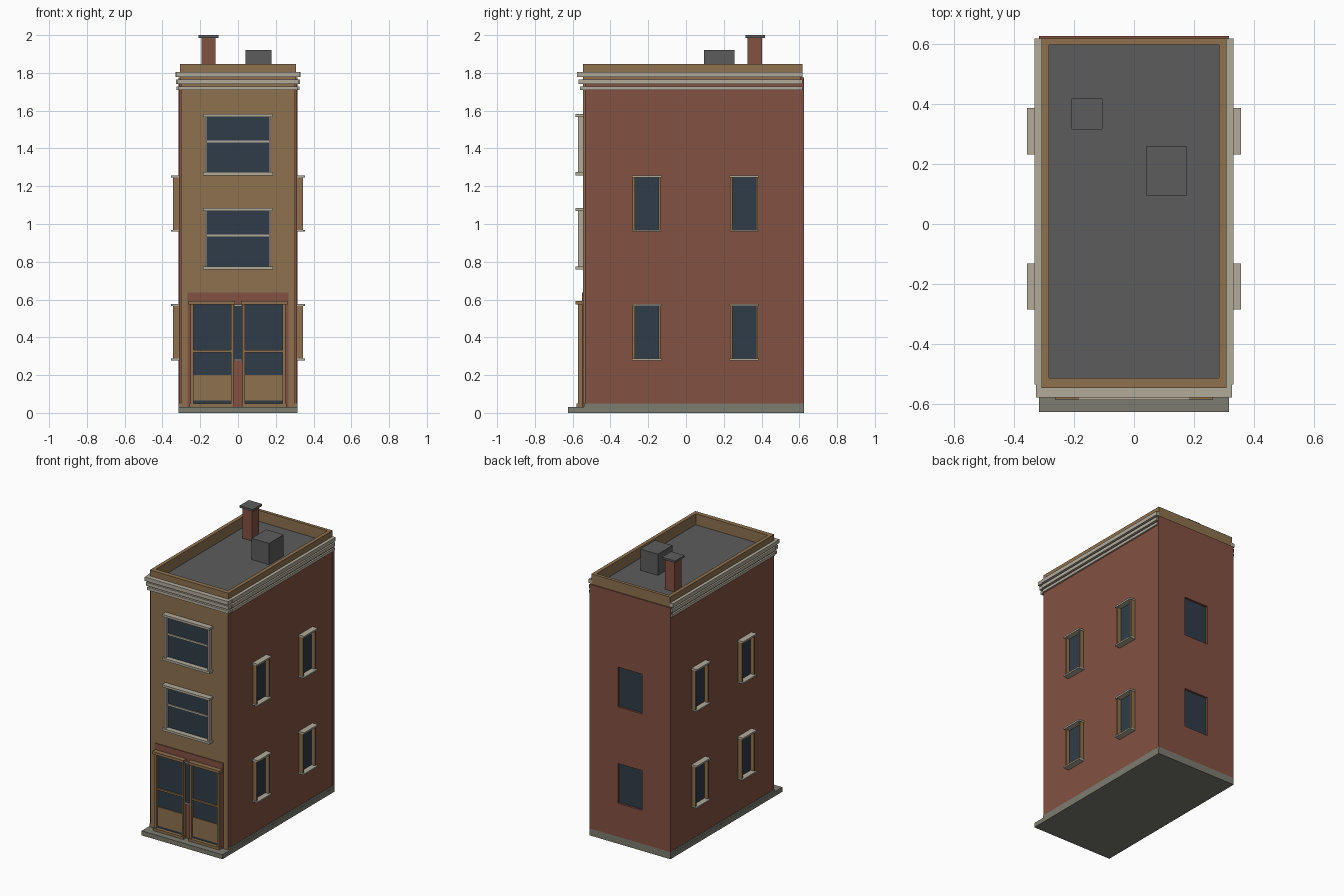
import bpy

cube = bpy.data.objects.get("Cube")
if cube:
    bpy.data.objects.remove(cube, do_unlink=True)


def material(name, r, g, b):
    m = bpy.data.materials.new(name)
    m.use_nodes = True
    m.diffuse_color = (r, g, b, 1)
    m.node_tree.nodes["Principled BSDF"].inputs["Base Color"].default_value = (r, g, b, 1)
    return m


BRICK = material("red_brick", 0.23, 0.083, 0.054)
TAN = material("tan_stone", 0.27, 0.165, 0.078)
TRIM = material("pale_trim", 0.45, 0.41, 0.33)
ROOF = material("dark_roof", 0.107, 0.107, 0.107)
BASE = material("grey_base", 0.2, 0.2, 0.165)
GLASS = material("window_glass", 0.028, 0.046, 0.065)


def box(name, mat, x, y, z):
    """Box from (min, max) pairs along each axis."""
    bpy.ops.mesh.primitive_cube_add(size=1, location=[sum(r) / 2 for r in (x, y, z)])
    ob = bpy.context.object
    ob.name = name
    ob.scale = [r[1] - r[0] for r in (x, y, z)]
    bpy.ops.object.transform_apply(location=False, rotation=False, scale=True)
    ob.data.materials.append(mat)
    return ob


def sym(half):
    return (-half, half)


def mirrored(side, a, b):
    return tuple(sorted((side * a, side * b)))


FRONT = -0.545          # facade plane
WALL = 0.313            # side wall plane
BACK = 0.625            # back wall plane
LEVELS = [(0.285, 0.567), (0.967, 1.248)]

# Ground slab, plinth and main walls
box("ground_slab", BASE, sym(0.316), (-0.625, BACK), (0, 0.032))
box("plinth", BASE, sym(0.315), (-0.54, BACK), (0.03, 0.05))
box("brick_body", BRICK, sym(WALL), (-0.535, 0.605), (0.05, 1.76))
box("front_facade", TAN, sym(0.302), (FRONT, -0.53), (0.03, 1.8))

# Back wall with recessed windows
back_wall = box("back_wall", BRICK, sym(0.316), (0.604, BACK), (0.05, 1.775))
for i, z in enumerate(LEVELS):
    cutter = box("back_window_cutter", BRICK, sym(0.095), (0.59, 0.65), z)
    mod = back_wall.modifiers.new("opening", "BOOLEAN")
    mod.operation = "DIFFERENCE"
    mod.solver = "EXACT"
    mod.object = cutter
    bpy.context.view_layer.objects.active = back_wall
    bpy.ops.object.modifier_apply(modifier=mod.name)
    bpy.data.objects.remove(cutter, do_unlink=True)
    box(f"back_window_glass_{i}", GLASS, sym(0.1), (0.603, 0.611), (z[0] - 0.005, z[1] + 0.005))

# Roof deck and parapet
box("roof_deck", ROOF, sym(0.29), (-0.52, 0.6), (1.755, 1.77))
for s, side in ((1, "left"), (-1, "right")):
    box(f"parapet_{side}", TAN, mirrored(s, 0.282, 0.308), (FRONT, 0.617), (1.755, 1.847))
box("parapet_front", TAN, sym(0.282), (FRONT, -0.512), (1.755, 1.847))
box("parapet_back", TAN, sym(0.282), (0.595, 0.617), (1.755, 1.847))

# Stepped cornice on the front and both sides
for i, (z, out) in enumerate([((1.709, 1.729), 0.015), ((1.742, 1.766), 0.023),
                              ((1.778, 1.805), 0.032)]):
    box(f"cornice_front_{i}", TRIM, sym(0.312 + out / 2.3), (FRONT - out, -0.533), z)
    for s, side in ((1, "left"), (-1, "right")):
        box(f"cornice_{side}_{i}", TRIM, mirrored(s, 0.3, 0.32 + out / 3.2), (-0.533, 0.617), z)

# Chimney and roof unit
box("chimney_stack", BRICK, (-0.193, -0.118), (0.325, 0.402), (1.765, 1.986))
box("chimney_cap", ROOF, (-0.208, -0.104), (0.314, 0.418), (1.986, 2.0))
box("roof_unit", ROOF, (0.04, 0.177), (0.094, 0.257), (1.765, 1.92))

# Side windows
for s, side in ((1, "left"), (-1, "right")):
    for level, (low, high) in enumerate(LEVELS):
        for yc in (-0.208, 0.308):
            tag = f"{side}_{level}_{'front' if yc < 0 else 'back'}"
            box(f"side_glass_{tag}", GLASS, mirrored(s, 0.31, 0.316),
                (yc - 0.066, yc + 0.066), (low, high))
            for e in (-1, 1):
                edges = sorted((yc + e * 0.063, yc + e * 0.074))
                box(f"side_jamb_{tag}_{e}", TAN, mirrored(s, 0.305, 0.343), edges, (low, high))
            for part, z in (("sill", (low - 0.008, low + 0.002)), ("lintel", (high - 0.002, high + 0.01))):
                box(f"side_{part}_{tag}", TRIM, mirrored(s, 0.305, 0.355), (yc - 0.077, yc + 0.077), z)

# Upper front windows
for i, base in enumerate((0.76, 1.258)):
    top = base + 0.324
    box(f"front_glass_{i}", GLASS, sym(0.168), (-0.549, -0.54), (base + 0.01, top - 0.01))
    box(f"front_mid_rail_{i}", TRIM, sym(0.165), (-0.556, -0.54), (base + 0.174, base + 0.184))
    for s, side in ((1, "left"), (-1, "right")):
        box(f"front_jamb_{side}_{i}", TRIM, mirrored(s, 0.163, 0.176), (-0.573, -0.54),
            (base + 0.01, top - 0.01))
    box(f"front_sill_{i}", TRIM, sym(0.186), (-0.585, -0.54), (base, base + 0.016))
    box(f"front_lintel_{i}", TRIM, sym(0.186), (-0.585, -0.54), (top - 0.016, top))

# Shopfront: brick surround, two glazed bays and a narrow middle light
box("shop_surround", BRICK, sym(0.268), (-0.55, -0.54), (0.032, 0.637))
box("middle_light", GLASS, sym(0.021), (-0.554, -0.548), (0.285, 0.565))
box("middle_sill", TRIM, sym(0.021), (-0.562, -0.548), (0.276, 0.286))
box("middle_lintel", TRIM, sym(0.021), (-0.562, -0.548), (0.564, 0.575))
for s, side in ((1, "left"), (-1, "right")):
    box(f"shop_glass_{side}", GLASS, mirrored(s, 0.035, 0.24), (-0.556, -0.548), (0.045, 0.575))
    for inner, outer, part in ((0.023, 0.036, "inner"), (0.236, 0.252, "outer")):
        box(f"shop_{part}_post_{side}", TAN, mirrored(s, inner, outer), (-0.573, -0.545), (0.035, 0.575))
    box(f"shop_head_{side}", TAN, mirrored(s, 0.017, 0.262), (-0.584, -0.545), (0.573, 0.592))
    box(f"shop_mid_rail_{side}", TAN, mirrored(s, 0.036, 0.236), (-0.566, -0.55), (0.32, 0.332))
    box(f"shop_lower_panel_{side}", TAN, mirrored(s, 0.036, 0.236), (-0.562, -0.55), (0.066, 0.2))
    box(f"shop_threshold_{side}", TAN, mirrored(s, 0.02, 0.258), (-0.58, -0.545), (0.032, 0.05))
